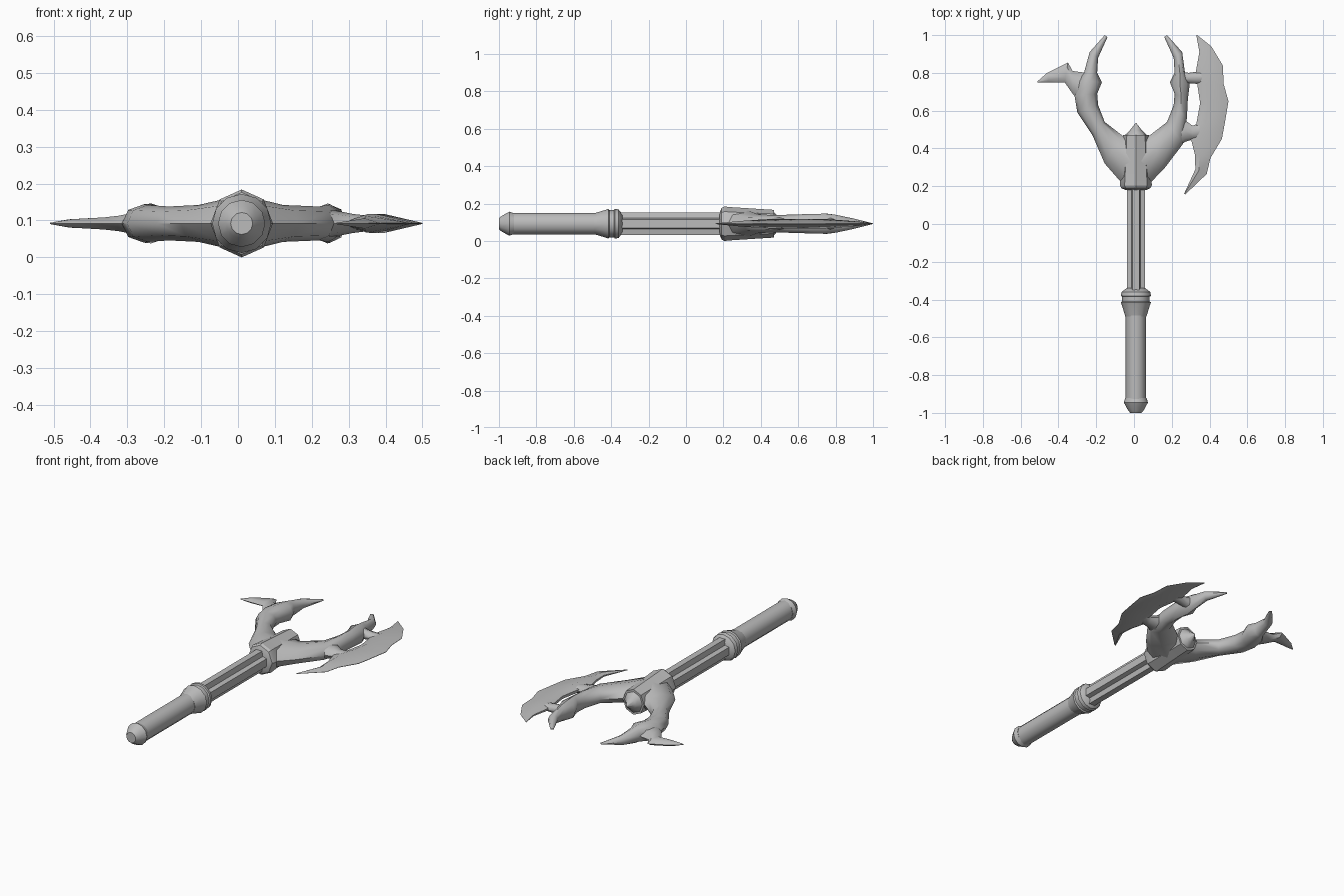
import bpy
import bmesh
import math

AXIS_X = 0.01
MID_Z = 0.092

cube = bpy.data.objects.get("Cube")
if cube:
    bpy.data.objects.remove(cube, do_unlink=True)

steel = bpy.data.materials.new("grey_steel")
steel.use_nodes = True
grey = (0.5, 0.5, 0.5, 1)
steel.diffuse_color = grey
steel.node_tree.nodes["Principled BSDF"].inputs["Base Color"].default_value = grey


def round_profile(sides):
    """Unit cross-section with a corner on each axis."""
    angles = [2 * math.pi * i / sides for i in range(sides)]
    return [(math.cos(a), math.sin(a)) for a in angles]


def fluted_profile():
    """Four flat ridges separated by diagonal grooves."""
    points = []
    for turn in range(4):
        c, s = math.cos(turn * math.pi / 2), math.sin(turn * math.pi / 2)
        for u, v in ((1, -0.38), (1, 0.38), (0.5, 0.5)):
            points.append((u * c - v * s, u * s + v * c))
    return points


def loft(name, profile, stations, sharp_angle=40):
    """Skin a profile over stations: edge a, edge b, half thickness."""
    bm = bmesh.new()
    rings = []
    for ax, ay, bx, by, thick in stations:
        ring = []
        for u, v in profile:
            f = (u + 1) / 2
            x = ax + (bx - ax) * f
            y = ay + (by - ay) * f
            ring.append(bm.verts.new((x, y, MID_Z + thick * v)))
        rings.append(ring)
    count = len(profile)
    for first, second in zip(rings, rings[1:]):
        for i in range(count):
            j = (i + 1) % count
            bm.faces.new((first[i], first[j], second[j], second[i]))
    bm.faces.new(rings[0])
    bm.faces.new(rings[-1])
    bmesh.ops.recalc_face_normals(bm, faces=bm.faces)
    mesh = bpy.data.meshes.new(name)
    bm.to_mesh(mesh)
    bm.free()
    mesh.materials.append(steel)
    obj = bpy.data.objects.new(name, mesh)
    bpy.context.collection.objects.link(obj)
    bpy.ops.object.select_all(action="DESELECT")
    obj.select_set(True)
    bpy.context.view_layer.objects.active = obj
    bpy.ops.object.shade_smooth_by_angle(angle=math.radians(sharp_angle))
    return obj


def turned(name, profile, rows, squash=1.0, sharp_angle=40):
    """Part centred on the long axis: rows of position and radius."""
    stations = [(AXIS_X - r * squash, y, AXIS_X + r * squash, y, r) for y, r in rows]
    return loft(name, profile, stations, sharp_angle)


# Handle, pommel and collar
turned("grip", round_profile(12), [(-0.95, 0.058), (-0.44, 0.058)], 0.93)
turned("pommel", round_profile(12),
       [(-1, 0.03), (-0.985, 0.042), (-0.945, 0.064), (-0.92, 0.056)])
turned("collar", round_profile(12),
       [(-0.49, 0.056), (-0.43, 0.074), (-0.415, 0.08), (-0.41, 0.073),
        (-0.385, 0.073), (-0.38, 0.08), (-0.36, 0.076), (-0.34, 0.05)])

# Fluted shaft
turned("shaft", fluted_profile(), [(-0.37, 0.059), (0.22, 0.059)], 0.82, 25)

# Eight-sided head socket and its centre spike
turned("head_socket", round_profile(8),
       [(0.18, 0.06), (0.19, 0.084), (0.205, 0.092), (0.25, 0.088), (0.47, 0.074)],
       0.92, 30)
turned("centre_spike", round_profile(8),
       [(0.46, 0.064), (0.472, 0.06), (0.495, 0.034), (0.535, 0.002)], 0.95)

# Curved arms: inner edge, outer edge, half thickness
inner = [(0.0, 0.465), (0.07, 0.467), (0.165, 0.54), (0.2, 0.63), (0.205, 0.69),
         (0.18, 0.75), (0.205, 0.8), (0.2, 0.88), (0.15, 0.99)]
left_outer = [(0.06, 0.2), (0.155, 0.3), (0.25, 0.425), (0.27, 0.56), (0.275, 0.66),
              (0.285, 0.74), (0.26, 0.8), (0.245, 0.91), (0.165, 1.0)]
right_outer = [(0.06, 0.2), (0.165, 0.32), (0.23, 0.47), (0.31, 0.59), (0.325, 0.68),
               (0.31, 0.76), (0.275, 0.8), (0.245, 0.91), (0.165, 1.0)]
depth = [0.07, 0.05, 0.046, 0.05, 0.052, 0.054, 0.048, 0.028, 0.003]
for name, side, outer in (("left_arm", 1, left_outer), ("right_arm", -1, right_outer)):
    stations = [(AXIS_X + side * a[0], a[1], AXIS_X + side * b[0], b[1], t)
                for a, b, t in zip(inner, outer, depth)]
    loft(name, round_profile(8), stations, 50)

# Axe blade: thick spine near the inner edge, thin cutting edge
blade_profile = [(-1, 0.3), (-1, -0.3), (-0.4, -1), (1, -0.05), (1, 0.05), (-0.4, 1)]
loft("axe_blade", blade_profile, [
    (0.33, 1.0, 0.335, 1.0, 0.002), (0.346, 0.91, 0.41, 0.94, 0.012),
    (0.328, 0.81, 0.47, 0.84, 0.02), (0.335, 0.74, 0.475, 0.74, 0.025),
    (0.35, 0.64, 0.5, 0.65, 0.026), (0.33, 0.53, 0.48, 0.53, 0.026),
    (0.3, 0.455, 0.465, 0.45, 0.025), (0.322, 0.37, 0.405, 0.35, 0.02),
    (0.325, 0.29, 0.385, 0.265, 0.014), (0.265, 0.16, 0.272, 0.157, 0.002)])

# Bridges from the left arm to the blade
loft("lower_bridge", round_profile(8), [
    (0.2, 0.38, 0.2, 0.56, 0.042), (0.27, 0.435, 0.27, 0.55, 0.034),
    (0.31, 0.447, 0.31, 0.52, 0.026), (0.36, 0.45, 0.36, 0.54, 0.02)], 50)
loft("upper_bridge", round_profile(8), [
    (0.23, 0.72, 0.23, 0.81, 0.04), (0.29, 0.745, 0.29, 0.8, 0.028),
    (0.36, 0.74, 0.36, 0.81, 0.018)], 50)

# Hooked spur on the right arm
loft("right_spur", round_profile(6), [
    (-0.25, 0.8, -0.28, 0.64, 0.036), (-0.325, 0.81, -0.325, 0.69, 0.024),
    (-0.35, 0.855, -0.367, 0.75, 0.019), (-0.46, 0.8, -0.45, 0.75, 0.013),
    (-0.51, 0.756, -0.51, 0.75, 0.002)], 50)
